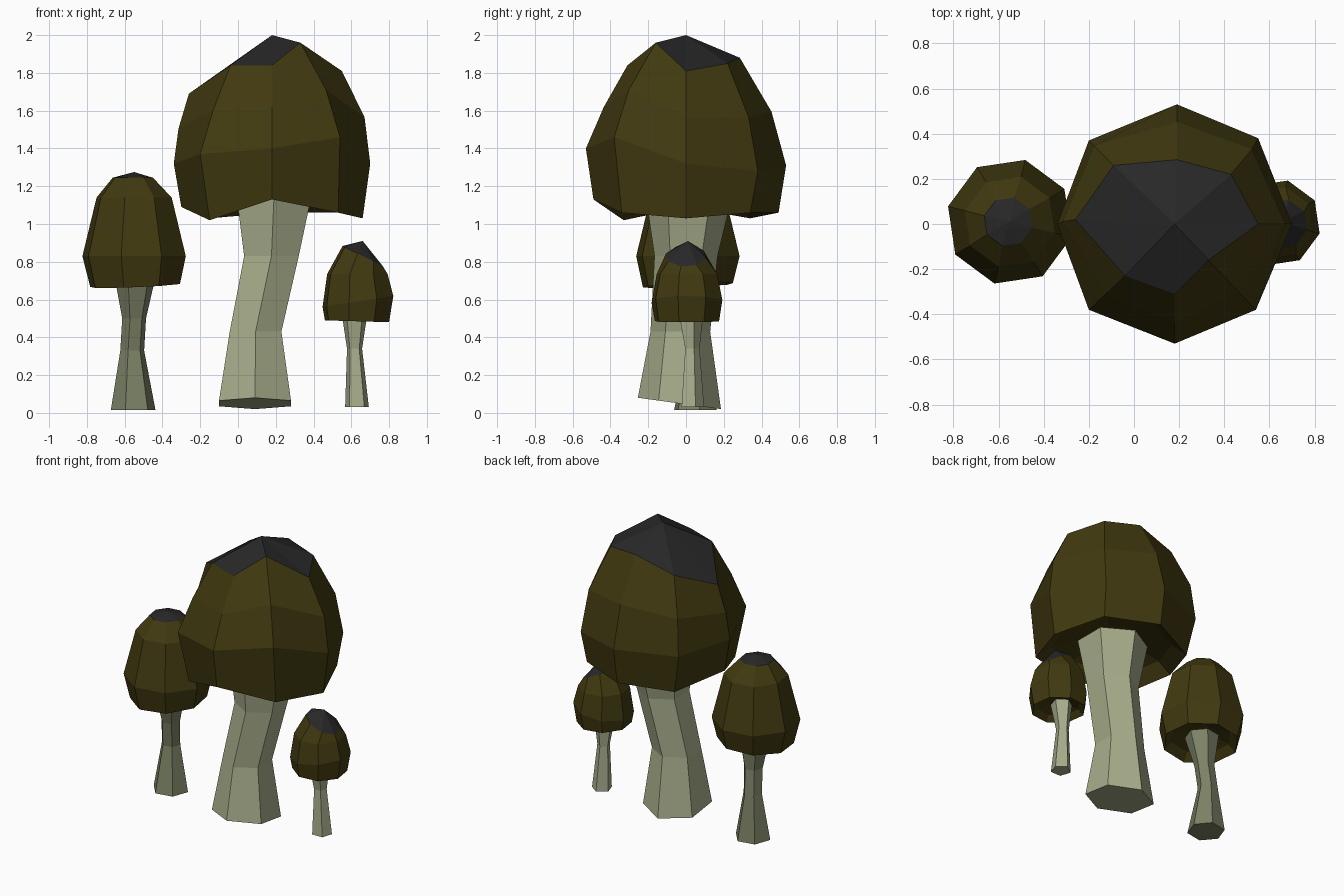
import bpy, bmesh
from math import cos, sin, radians
from mathutils import Vector

if "Cube" in bpy.data.objects:
    bpy.data.objects.remove(bpy.data.objects["Cube"])


def material(name, rgb):
    m = bpy.data.materials.new(name)
    m.diffuse_color = (*rgb, 1)
    m.use_nodes = True
    m.node_tree.nodes["Principled BSDF"].inputs["Base Color"].default_value = m.diffuse_color
    return m


BROWN = material("cap_brown", (0.052, 0.041, 0.005))
BLACK = material("crown_black", (0.021, 0.021, 0.022))
PALE = material("stem_pale", (0.39, 0.42, 0.26))
DULL = material("stem_dull", (0.20, 0.22, 0.13))


def ring(cx, cy, z, r, n=8, phase=0, sx=0, sy=0):
    """Flat polygon ring, tilted by sx and sy."""
    out = []
    for k in range(n):
        a = radians(phase + 360 * k / n)
        out.append(Vector((cx + r * cos(a), cy + r * sin(a),
                           z + sx * cos(a) + sy * sin(a))))
    return out


def loft(name, rings, mats, apex=None):
    """Skin rings from bottom to top; an apex makes a fan in the last material."""
    bm = bmesh.new()
    rows = [[bm.verts.new(p) for p in r] for r in rings]
    n = len(rows[0])
    bm.faces.new(rows[0][::-1])
    for lo, hi in zip(rows, rows[1:]):
        for k in range(n):
            j = (k + 1) % n
            bm.faces.new((lo[k], lo[j], hi[j], hi[k]))
    if apex:
        tip = bm.verts.new(apex)
        for k in range(n):
            f = bm.faces.new((rows[-1][k], rows[-1][(k + 1) % n], tip))
            f.material_index = 1
    else:
        bm.faces.new(rows[-1])
    me = bpy.data.meshes.new(name)
    bm.to_mesh(me)
    bm.free()
    for m in mats:
        me.materials.append(m)
    ob = bpy.data.objects.new(name, me)
    bpy.context.collection.objects.link(ob)
    return ob


def hollow(rim, depth):
    """Rings of the recessed underside, innermost first."""
    c = sum(rim, Vector()) / len(rim)
    return [[c + (p - c) * s + Vector((0, 0, depth * d)) for p in rim]
            for s, d in ((0.35, 1.0), (0.8, 0.6))]


# Large cap: uneven eight-sided rings, starting at +x and going to the back
rim = [Vector(p) for p in (
    (.66, 0, 1.03), (.53, .34, 1.06), (.19, .49, 1.06), (-.15, .34, 1.03),
    (-.30, 0, 1.09), (-.15, -.33, 1.02), (.18, -.49, 1.13), (.53, -.34, 1.06))]
belly = [Vector(p) for p in (
    (.70, 0, 1.32), (.55, .38, 1.28), (.19, .53, 1.31), (-.20, .37, 1.30),
    (-.34, 0, 1.32), (-.20, -.38, 1.37), (.18, -.53, 1.40), (.54, -.38, 1.46))]
crown = [Vector(p) for p in (
    (.55, 0, 1.81), (.43, .22, 1.85), (.19, .285, 1.88), (-.09, .26, 1.80),
    (-.26, .02, 1.69), (-.04, -.23, 1.84), (.18, -.31, 1.84), (.33, -.16, 1.96))]
shoulder = []
for k, (b, c) in enumerate(zip(belly, crown)):
    m = (b + c) / 2
    out = Vector((m.x - .18, m.y, 0)).normalized()
    shoulder.append(m + out * (0.045 if k in (0, 1, 2, 3, 7) else 0.015))
loft("large_cap", hollow(rim, .12) + [rim, belly, shoulder, crown],
     [BROWN, BLACK], (.18, 0, 2.0))

# Large stem: bent six-sided tube
loft("large_stem", [
    ring(.09, -.035, .05, .22, 6, 30, 0, -.03),
    ring(.093, -.03, .43, .158, 6, 30),
    ring(.177, 0, .83, .167, 6, 30),
    ring(.19, .015, 1.13, .225, 6, 30)], [PALE])

# Left cap and stem
P = -14
left_rim = ring(-.545, .01, .675, .245, 8, P, .01, .01)
loft("left_cap", hollow(left_rim, .08) + [
    left_rim,
    ring(-.55, .01, .83, .282, 8, P),
    ring(-.55, .01, 1.14, .205, 8, P),
    ring(-.557, .01, 1.245, .11, 8, P)], [BROWN, BLACK], (-.55, .01, 1.275))
loft("left_stem", [
    ring(-.555, .05, .015, .12, 6, 10),
    ring(-.56, .06, .33, .064, 6, 10),
    ring(-.55, .04, .50, .064, 6, 10),
    ring(-.545, .02, .72, .11, 6, 10)], [DULL])

# Right cap and stem: crown tilted towards +x
right_rim = ring(.63, .005, .485, .175, 8, P, -.005)
loft("right_cap", hollow(right_rim, .06) + [
    right_rim,
    ring(.635, .005, .59, .193, 8, P, .03),
    ring(.632, .005, .735, .165, 8, P),
    ring(.66, 0, .83, .11, 8, P, -.055)], [BROWN, BLACK], (.66, .01, .91))
loft("right_stem", [
    ring(.63, .03, .03, .066, 5, 18),
    ring(.617, .03, .34, .042, 5, 18),
    ring(.617, .02, .53, .072, 5, 18)], [PALE])
